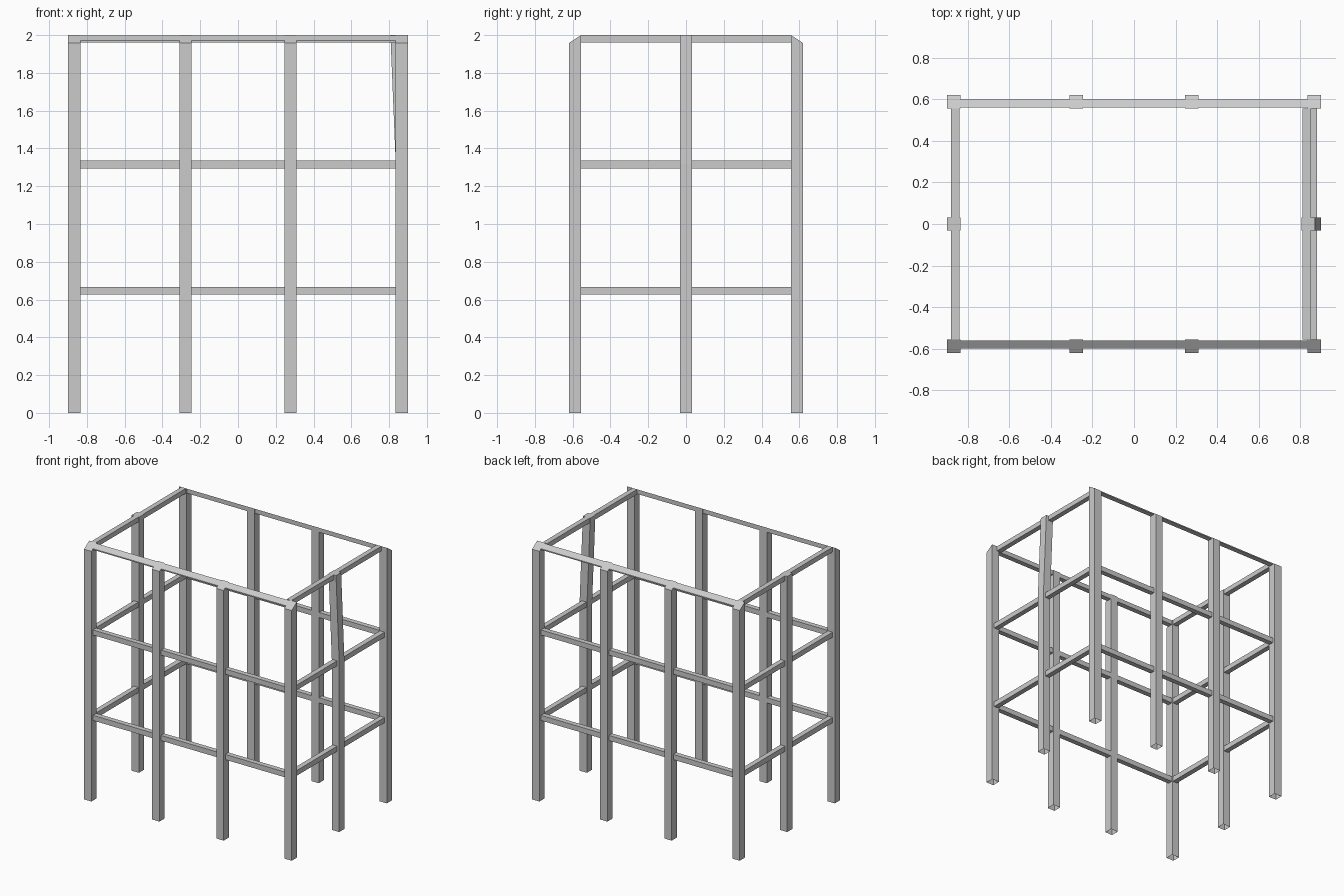
import bpy
import bmesh

cube = bpy.data.objects.get("Cube")
if cube:
    bpy.data.objects.remove(cube, do_unlink=True)

grey = bpy.data.materials.new("light_grey")
grey.use_nodes = True
grey.diffuse_color = (0.6, 0.6, 0.6, 1)
grey.node_tree.nodes["Principled BSDF"].inputs["Base Color"].default_value = (0.6, 0.6, 0.6, 1)

X, Y = 0.867, 0.588        # column centre lines
BAY = 0.278                # inner columns of the long sides
HALF = 0.032               # half column width
BEAM_X, BEAM_Y = 0.86, 0.58
BEAM = 0.02                # half beam width
TOP = 2.0
SLOPE = 0.66               # fall of the roof edge per unit of depth
LEAN = -0.028              # inward lean of the bent column


def roof(y):
    """Height of the bevelled roof edge at depth y."""
    return TOP - SLOPE * max(0, abs(y) - (Y - HALF))


def loft(name, x, y, hx, hy, sections, bevel=False, closed=True):
    """Stack rectangular sections (z, x shift) into one solid."""
    bm = bmesh.new()
    rings = []
    for z, dx in sections:
        corners = [(-hx, -hy), (hx, -hy), (hx, hy), (-hx, hy)]
        rings.append([bm.verts.new((x + dx + cx, y + cy, z)) for cx, cy in corners])
    if bevel:
        for v in rings[-1]:
            v.co.z = roof(v.co.y)
    for low, high in zip(rings, rings[1:]):
        for i in range(4):
            j = (i + 1) % 4
            bm.faces.new((low[i], low[j], high[j], high[i]))
    bm.faces.new(rings[-1])
    if closed:
        bm.faces.new(rings[0][::-1])
    mesh = bpy.data.meshes.new(name)
    bm.to_mesh(mesh)
    bm.free()
    mesh.materials.append(grey)
    bpy.context.collection.objects.link(bpy.data.objects.new(name, mesh))


# Columns along the front and back, with bevelled tops
column_xs = (-X, -BAY, BAY, X)
for side, y in (("front", -Y), ("back", Y)):
    for i, x in enumerate(column_xs):
        loft(f"{side}_column_{i + 1}", x, y, HALF, HALF,
             [(0, 0), (TOP, 0)], bevel=True, closed=False)

# Middle columns of the short sides, the left one bent inward at the top storey
loft("right_column", -X, 0, HALF, HALF, [(0, 0), (TOP, 0)], closed=False)
loft("left_bent_column", X, 0, HALF, HALF,
     [(0, 0), (1.32, 0), (TOP, LEAN)], closed=False)

# Beams between neighbouring columns on each storey
for level, (z0, z1) in enumerate(((0.626, 0.667), (1.295, 1.335), (1.962, TOP)), 1):
    top = level == 3
    for side, y in (("front", -BEAM_Y), ("back", BEAM_Y)):
        for i, (a, b) in enumerate(zip(column_xs, column_xs[1:]), 1):
            loft(f"{side}_beam_{level}_{i}", (a + b) / 2, y, (b - a) / 2 - HALF, BEAM,
                 [(z0, 0), (z1, 0)], bevel=top)
    for side, x in (("right", -BEAM_X), ("left", BEAM_X)):
        if top and side == "left":
            x += LEAN
        for end, s in (("front", -1), ("back", 1)):
            loft(f"{side}_{end}_beam_{level}", x, s * Y / 2, BEAM, Y / 2 - HALF,
                 [(z0, 0), (z1, 0)])
